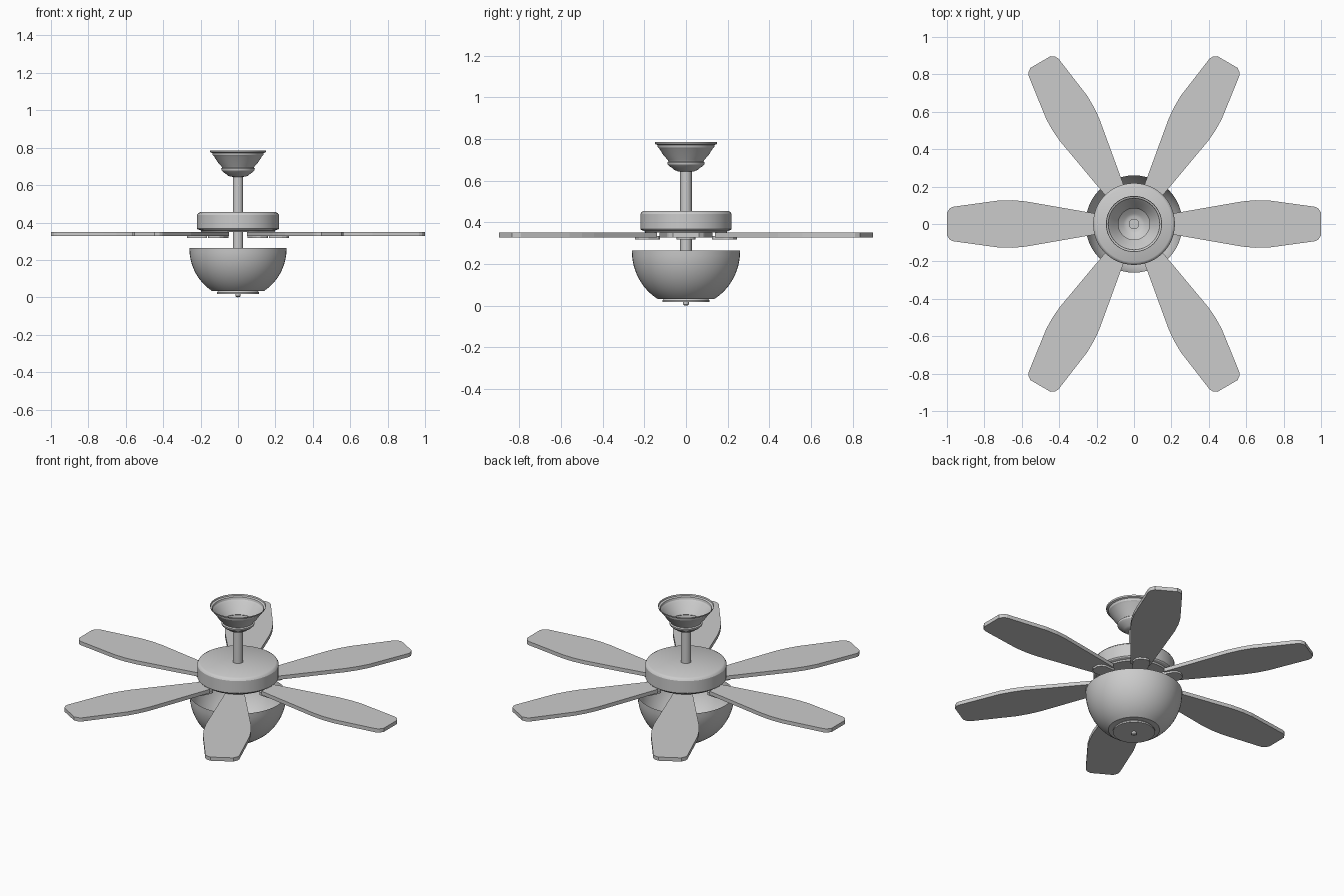
import bpy, bmesh, math
from mathutils import Matrix

if "Cube" in bpy.data.objects:
    bpy.data.objects.remove(bpy.data.objects["Cube"])


def finish(name, bm, smooth):
    bmesh.ops.remove_doubles(bm, verts=bm.verts, dist=1e-5)
    bmesh.ops.recalc_face_normals(bm, faces=bm.faces)
    mesh = bpy.data.meshes.new(name)
    bm.to_mesh(mesh)
    bm.free()
    obj = bpy.data.objects.new(name, mesh)
    bpy.context.collection.objects.link(obj)
    if smooth:
        bpy.ops.object.select_all(action='DESELECT')
        obj.select_set(True)
        bpy.context.view_layer.objects.active = obj
        bpy.ops.object.shade_smooth_by_angle(angle=math.radians(30))
    return obj


def lathe(name, profile, sides=48):
    """Revolve (radius, height) points around z."""
    bm = bmesh.new()
    verts = [bm.verts.new((r, 0, z)) for r, z in profile]
    edges = [bm.edges.new(pair) for pair in zip(verts, verts[1:])]
    bmesh.ops.spin(bm, geom=verts + edges, axis=(0, 0, 1), cent=(0, 0, 0),
                   angle=math.tau, steps=sides)
    return finish(name, bm, True)


def plate(name, outline, z0, z1, angle):
    """Extrude a flat outline from z0 to z1 and turn it around z."""
    bm = bmesh.new()
    face = bm.faces.new([bm.verts.new((x, y, z0)) for x, y in outline])
    new = bmesh.ops.extrude_face_region(bm, geom=[face])["geom"]
    top = [v for v in new if isinstance(v, bmesh.types.BMVert)]
    bmesh.ops.translate(bm, verts=top, vec=(0, 0, z1 - z0))
    bm.transform(Matrix.Rotation(angle, 4, 'Z'))
    return finish(name, bm, False)


def mirrored(half):
    return half + [(x, -y) for x, y in reversed(half)]


# Ceiling canopy, open at the top
lathe("ceiling_canopy", [
    (.150, .785), (.148, .776), (.138, .772), (.135, .760), (.127, .752),
    (.108, .722), (.088, .700), (.084, .693), (.090, .688), (.088, .678),
    (.078, .668), (.066, .661), (.055, .651), (.040, .645), (.0, .643)])

# Down rod running through the motor into the bowl
lathe("down_rod", [(0, .66), (.028, .66), (.028, .03), (0, .03)], 32)

# Motor housing
lathe("motor_housing", [
    (0, .455), (.204, .455), (.213, .450), (.219, .440), (.219, .368),
    (.215, .363), (.200, .358), (.195, .350), (0, .350)])

# Open light bowl with a curved side
bowl = [(.26, .265)]
for i in range(1, 13):
    a = math.radians(58) * i / 12
    bowl.append((.26 * math.cos(a), .262 - .27 * math.sin(a)))
lathe("light_bowl", bowl + [(0, bowl[-1][1])])

# Bottom cap and finial
lathe("bowl_cap", [(0, .034), (.105, .034), (.113, .025), (.113, .017), (0, .017)])
lathe("finial", [(0, .02), (.014, .02), (.014, .006), (.009, .001), (0, 0)], 24)

# Six blades with rounded brackets underneath
blade = mirrored([(.19, .053), (.23, .060), (.58, .121), (.65, .127), (.72, .126),
                  (.968, .092), (.985, .083), (1.0, .062)])
bracket = mirrored([(.165, .036), (.18, .044), (.235, .046), (.26, .036), (.272, .018)])
for i in range(6):
    angle = i * math.pi / 3
    plate(f"blade_{i + 1}", blade, .328, .350, angle)
    plate(f"blade_bracket_{i + 1}", bracket, .317, .334, angle)
